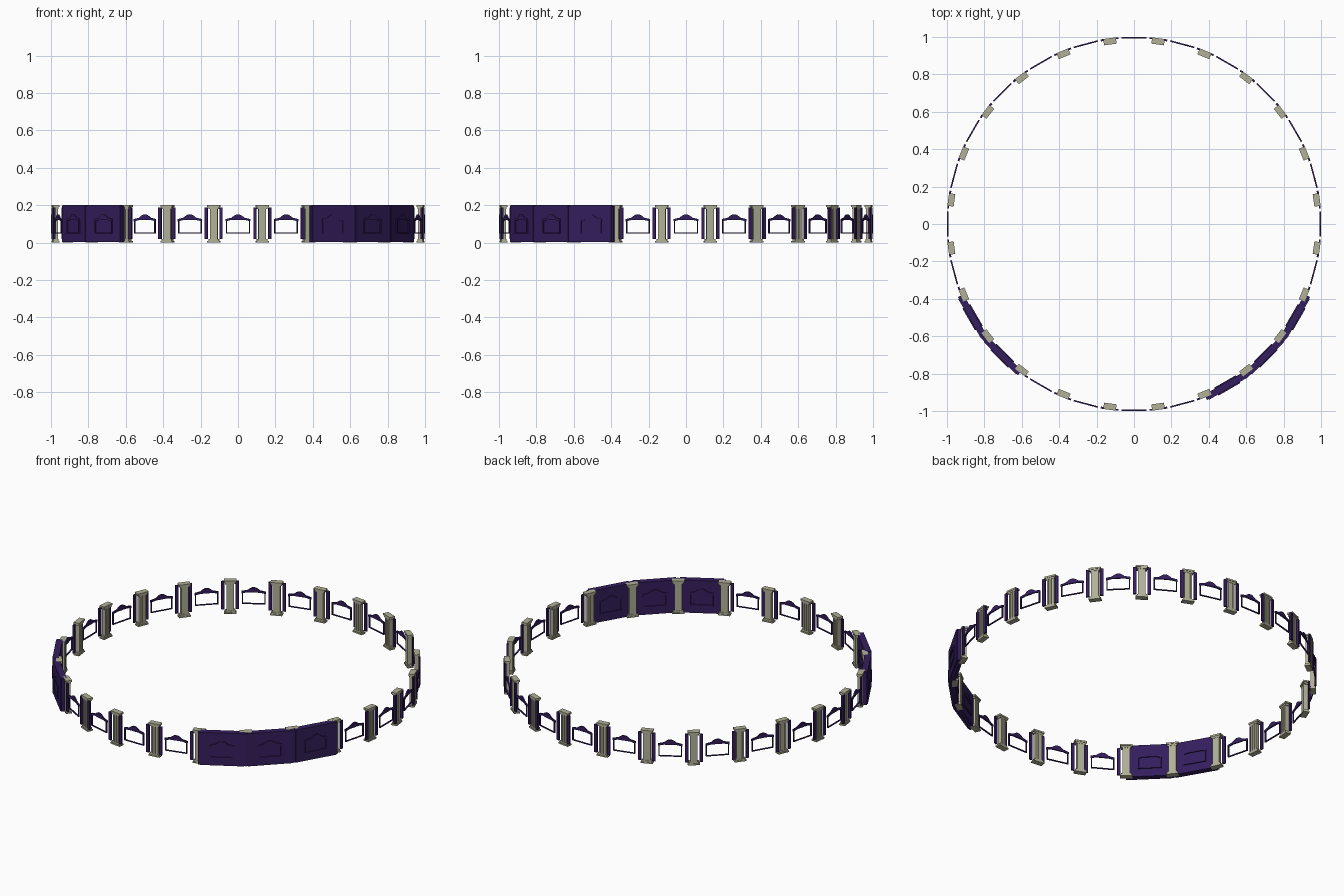
import bpy
from math import radians, sin, cos, tan
from mathutils import Matrix, Vector

cube = bpy.data.objects.get("Cube")
if cube:
    bpy.data.objects.remove(cube, do_unlink=True)


def material(name, color):
    m = bpy.data.materials.new(name)
    m.use_nodes = True
    m.diffuse_color = (*color, 1)
    m.node_tree.nodes["Principled BSDF"].inputs["Base Color"].default_value = (*color, 1)
    return m


STONE = material("pale stone", (0.44, 0.435, 0.31))
PURPLE = material("deep purple", (0.034, 0.013, 0.110))

COUNT = 24
STEP = 360 / COUNT
CORNER = 1.005                                # radius of the wall corners
HALF = CORNER * sin(radians(STEP / 2))        # half length of one bay
FLAT = CORNER * cos(radians(STEP / 2))        # distance to the middle of a bay


class Part:
    """Collects prisms in local axes: x tangent, y outward, z up."""

    def __init__(self):
        self.verts, self.faces = [], []

    def prism(self, outline, y0, y1):
        n, b = len(outline), len(self.verts)
        for y in (y0, y1):
            self.verts += [(x, y, z) for x, z in outline]
        self.faces.append([b + i for i in range(n)])
        self.faces.append([b + n + i for i in reversed(range(n))])
        for i in range(n):
            j = (i + 1) % n
            self.faces.append([b + j, b + i, b + n + i, b + n + j])

    def box(self, x0, x1, y0, y1, z0, z1):
        self.prism([(x0, z0), (x1, z0), (x1, z1), (x0, z1)], y0, y1)

    def mesh(self, name, mat):
        me = bpy.data.meshes.new(name)
        me.from_pydata(self.verts, [], self.faces)
        me.materials.append(mat)
        return me


def place(name, mesh, angle, radius):
    ob = bpy.data.objects.new(name, mesh)
    bpy.context.collection.objects.link(ob)
    ob.matrix_world = Matrix.Rotation(radians(angle - 90), 4, "Z") @ Matrix.Translation(Vector((0, radius, 0)))


def window(part, y0, y1):
    # thin side posts and sill
    for s in (-1, 1):
        part.box(s * 0.062 - 0.003, s * 0.062 + 0.003, y0, y1, 0.05, 0.118)
    part.box(-0.062, 0.062, y0, y1, 0.05, 0.055)
    # low pediment with drooping ends and a rounded crown
    right = [(0.067, 0.114), (0.067, 0.126), (0.035, 0.133), (0.022, 0.143), (0.009, 0.15)]
    left = [(-x, z) for x, z in reversed(right)]
    part.prism(left + [(-0.035, 0.121), (0.035, 0.121)] + right, y0, y1)


# pillar: stepped base and cap around a fluted shaft
pillar = Part()
for w, d, z0, z1 in ((0.034, 0.017, 0, 0.008), (0.028, 0.014, 0.008, 0.018),
                     (0.021, 0.010, 0.018, 0.18), (0.028, 0.014, 0.18, 0.19),
                     (0.034, 0.017, 0.19, 0.2)):
    pillar.box(-w, w, -d, d, z0, z1)
for x in (-0.015, 0, 0.015):
    for s in (-1, 1):
        pillar.box(x - 0.005, x + 0.005, min(s * 0.010, s * 0.013), max(s * 0.010, s * 0.013), 0.018, 0.18)
pillar_mesh = pillar.mesh("pillar", STONE)

# side strips of an open bay
strips = Part()
for s in (-1, 1):
    strips.box(s * 0.091 - 0.009, s * 0.091 + 0.009, -0.005, 0.005, 0.018, 0.188)
strip_mesh = strips.mesh("bay_strips", PURPLE)

# free-standing window frame of an open bay
frame = Part()
window(frame, -0.004, 0.004)
frame_mesh = frame.mesh("window_frame", PURPLE)

# solid wall: mitred core with a thicker slab, leaving a groove at each joint
T = 0.018
wall = Part()
wall.box(-HALF, HALF, 0.004 - T, T - 0.004, 0.002, 0.197)
miter = tan(radians(STEP / 2))
wall.verts = [(x + y * miter * (1 if x > 0 else -1), y, z) for x, y, z in wall.verts]
wall.box(-0.122, 0.122, -T, T, 0.002, 0.2)
wall_mesh = wall.mesh("wall", PURPLE)

# raised window relief on both sides of a wall
relief = Part()
for side in (-1, 1):
    window(relief, *sorted((side * T, side * (T + 0.006))))
relief_mesh = relief.mesh("wall_relief", PURPLE)

WALLED = (210, 225, 300, 315, 330)
for i in range(COUNT):
    a = i * STEP
    place("pillar", pillar_mesh, a + STEP / 2, 0.985)
    if a in WALLED:
        place("wall", wall_mesh, a, FLAT)
        place("wall_relief", relief_mesh, a, FLAT)
    else:
        place("bay_strips", strip_mesh, a, FLAT - 0.003)
        place("window_frame", frame_mesh, a, FLAT - 0.001)
